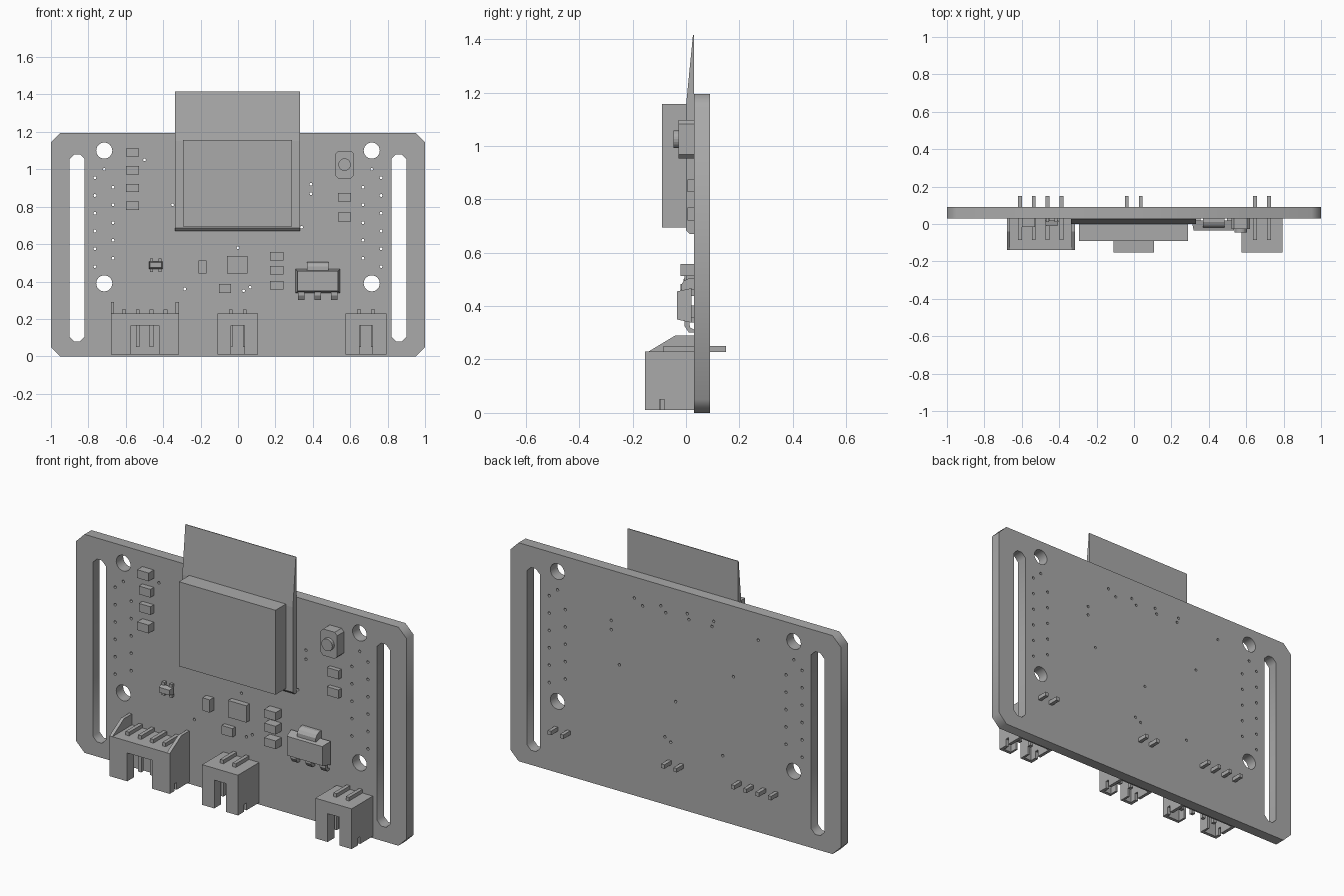
import bpy, bmesh, math
from mathutils import Vector

cube = bpy.data.objects.get("Cube")
if cube:
    bpy.data.objects.remove(cube, do_unlink=True)

grey = bpy.data.materials.new("plain_grey")
grey.use_nodes = True
grey.diffuse_color = (0.4, 0.4, 0.4, 1)
grey.node_tree.nodes["Principled BSDF"].inputs["Base Color"].default_value = (0.4, 0.4, 0.4, 1)
FACE = 0.03   # y of the board's front face
BACK = 0.09


def link(name, mesh):
    ob = bpy.data.objects.new(name, mesh)
    bpy.context.collection.objects.link(ob)
    mesh.materials.clear()
    mesh.materials.append(grey)
    return ob


def from_bmesh(name, bm):
    bmesh.ops.recalc_face_normals(bm, faces=bm.faces[:])
    mesh = bpy.data.meshes.new(name)
    bm.to_mesh(mesh)
    bm.free()
    return link(name, mesh)


def add_box(bm, x0, x1, y0, y1, z0, z1, taper=0):
    """Box whose front (low y) face can be drawn in by taper."""
    verts = bmesh.ops.create_cube(bm, size=1)["verts"]
    for v in verts:
        inset = taper if v.co.y < 0 else 0
        v.co = (x0 + inset if v.co.x < 0 else x1 - inset,
                y0 if v.co.y < 0 else y1,
                z0 + inset if v.co.z < 0 else z1 - inset)


def box(name, *dims, taper=0):
    bm = bmesh.new()
    add_box(bm, *dims, taper=taper)
    return from_bmesh(name, bm)


def add_prism(bm, points, offset):
    face = bm.faces.new([bm.verts.new(p) for p in points])
    new = bmesh.ops.extrude_face_region(bm, geom=[face])["geom"]
    # keep the starting cap so that the prism is closed
    bmesh.ops.translate(bm, vec=offset, verts=[g for g in new if isinstance(g, bmesh.types.BMVert)])
    if not face.is_valid:
        return


def add_side(bm, x0, x1, profile):
    """Profile of (y, z) points drawn along x."""
    add_prism(bm, [(x0, y, z) for y, z in profile], Vector((x1 - x0, 0, 0)))


def chamfered(x0, x1, z0, z1, c):
    return [(x0 + c, z0), (x1 - c, z0), (x1, z0 + c), (x1, z1 - c),
            (x1 - c, z1), (x0 + c, z1), (x0, z1 - c), (x0, z0 + c)]


def ring(x, z, r, n):
    return [(x + r * math.cos(i * math.tau / n), z + r * math.sin(i * math.tau / n)) for i in range(n)]


# Board outline, slots, mounting holes and small plated holes
loops = [chamfered(-1, 1, 0, 1.195, 0.05)]
vias = [(0, .58), (-.285, .36), (.03, .35), (.065, .37), (.39, .92), (.39, .87),
        (-.35, .81), (.34, .69), (-.5, 1.05)]
vias += [(.25 - .16 * i, 1.08) for i in range(4)] + [(.2 - .14 * i, 1.05) for i in range(4)]
for s in (-1, 1):
    loops.append(chamfered(s * .86 - .04, s * .86 + .04, .08, 1.08, .025))
    loops += [ring(s * .715, z, .043, 24) for z in (.39, 1.1)]
    vias += [(s * .765, .48 + .095 * i) for i in range(6)]
    vias += [(s * .668, .525 + .095 * i) for i in range(5)] + [(s * .715, 1.0)]
loops += [ring(x, z, .008, 6) for x, z in vias]

curve = bpy.data.curves.new("board_outline", "CURVE")
curve.dimensions = "2D"
curve.fill_mode = "BOTH"
curve.extrude = (BACK - FACE) / 2
for loop in loops:
    spline = curve.splines.new("POLY")
    spline.points.add(len(loop) - 1)
    for p, (x, z) in zip(spline.points, loop):
        p.co = (x, z, 0, 1)
    spline.use_cyclic_u = True
outline = bpy.data.objects.new("board_outline", curve)
bpy.context.collection.objects.link(outline)
bpy.context.view_layer.update()
mesh = bpy.data.meshes.new_from_object(outline.evaluated_get(bpy.context.evaluated_depsgraph_get()))
bpy.data.objects.remove(outline, do_unlink=True)
board = link("circuit_board", mesh)
board.rotation_euler.x = math.pi / 2
board.location.y = (FACE + BACK) / 2

# Display: slanted carrier sheet with the screen block on it
bm = bmesh.new()
add_side(bm, -.337, .332, [(FACE, .67), (FACE, 1.415), (.026, 1.415), (0, 1.15), (0, .685), (.015, .67)])
from_bmesh("display_carrier", bm)
box("display_screen", -.295, .29, -.09, 0, .695, 1.157)

# Push button
bm = bmesh.new()
add_prism(bm, [(x, -.028, z) for x, z in chamfered(.52, .62, .952, 1.097, .015)],
          Vector((0, FACE + .028, 0)))
from_bmesh("button_body", bm)
bm = bmesh.new()
add_prism(bm, [(x, -.046, z) for x, z in ring(.57, 1.025, .033, 20)], Vector((0, .02, 0)))
from_bmesh("button_cap", bm)

# Small surface parts: centre x, centre z, width, height, depth
chips = [(-.565, 1.09, .07, .045, .045), (-.565, .995, .07, .045, .03),
         (-.565, .9, .07, .045, .03), (-.565, .805, .07, .045, .045),
         (.57, .85, .07, .047, .025), (.57, .745, .07, .047, .025),
         (.207, .535, .07, .045, .05), (.207, .46, .07, .045, .05), (.207, .38, .07, .045, .05),
         (-.19, .477, .045, .07, .035), (-.005, .49, .11, .092, .03), (-.07, .362, .065, .048, .025)]
for i, (x, z, w, h, d) in enumerate(chips):
    box(f"chip_{i + 1}", x - w / 2, x + w / 2, FACE - d, FACE, z - h / 2, z + h / 2)

# Small transistor with its feet
box("transistor_body", -.477, -.403, -.01, .02, .468, .508, taper=.006)
for z in (.452, .508):
    for x in (-.47, -.425):
        box("transistor_foot", x, x + .016, .012, FACE, z, z + .016)

# Voltage regulator
box("regulator_body", .307, .546, -.034, .02, .338, .467, taper=.012)
bm = bmesh.new()
add_side(bm, .37, .483, [(FACE, .46), (FACE, .505), (.012, .505), (-.008, .495), (-.018, .48), (-.018, .46)])
from_bmesh("regulator_tab", bm)
for x in (.338, .427, .515):
    bm = bmesh.new()
    add_side(bm, x - .017, x + .017, [(-.005, .345), (-.005, .325), (.01, .302), (FACE, .302),
                                      (FACE, .312), (.015, .32), (.012, .345)])
    from_bmesh("regulator_leg", bm)


def connector(name, x0, x1, front, slot, pins, cheeks=False):
    """Open-bottomed shell with a slotted front, notched sides and bent pins."""
    t, z0, top, roof = .018, .01, .23, .165
    mid = (x0 + x1) / 2
    bm = bmesh.new()
    add_box(bm, x0, x1, front, FACE, roof, top)
    add_box(bm, x0, x1, FACE - .02, FACE, z0, roof)
    for a, b in ((x0, mid - slot), (mid + slot, x1)):
        add_box(bm, a, b, front, front + t, z0, roof)
    for a in (x0, x1 - t):
        add_box(bm, a, a + t, front, -.1, z0, roof)
        add_box(bm, a, a + t, -.08, FACE, z0, roof)
        add_box(bm, a, a + t, -.1, -.08, .05, roof)
        if cheeks:
            add_side(bm, a, a + t, [(front, top), (-.04, .29), (FACE, .29), (FACE, top)])
    # ribs beside the slot
    for a in (mid - slot - .012, mid + slot):
        add_box(bm, a, a + .012, front + t, front + .06, z0, roof)
    from_bmesh(name + "_shell", bm)
    bm = bmesh.new()
    for x in pins:
        add_box(bm, x - .01, x + .01, -.085, .15, top - .002, top + .02)
        add_box(bm, x - .01, x + .01, -.085, -.065, .05, top)
    from_bmesh(name + "_pins", bm)


# Plug sockets along the lower edge
connector("four_pin_socket", -.68, -.315, -.14, .075, [-.61 + .074 * i for i in range(4)], cheeks=True)
connector("middle_socket", -.11, .107, -.153, .035, [-.039, .036])
connector("side_socket", .575, .795, -.153, .035, [.647, .722])
